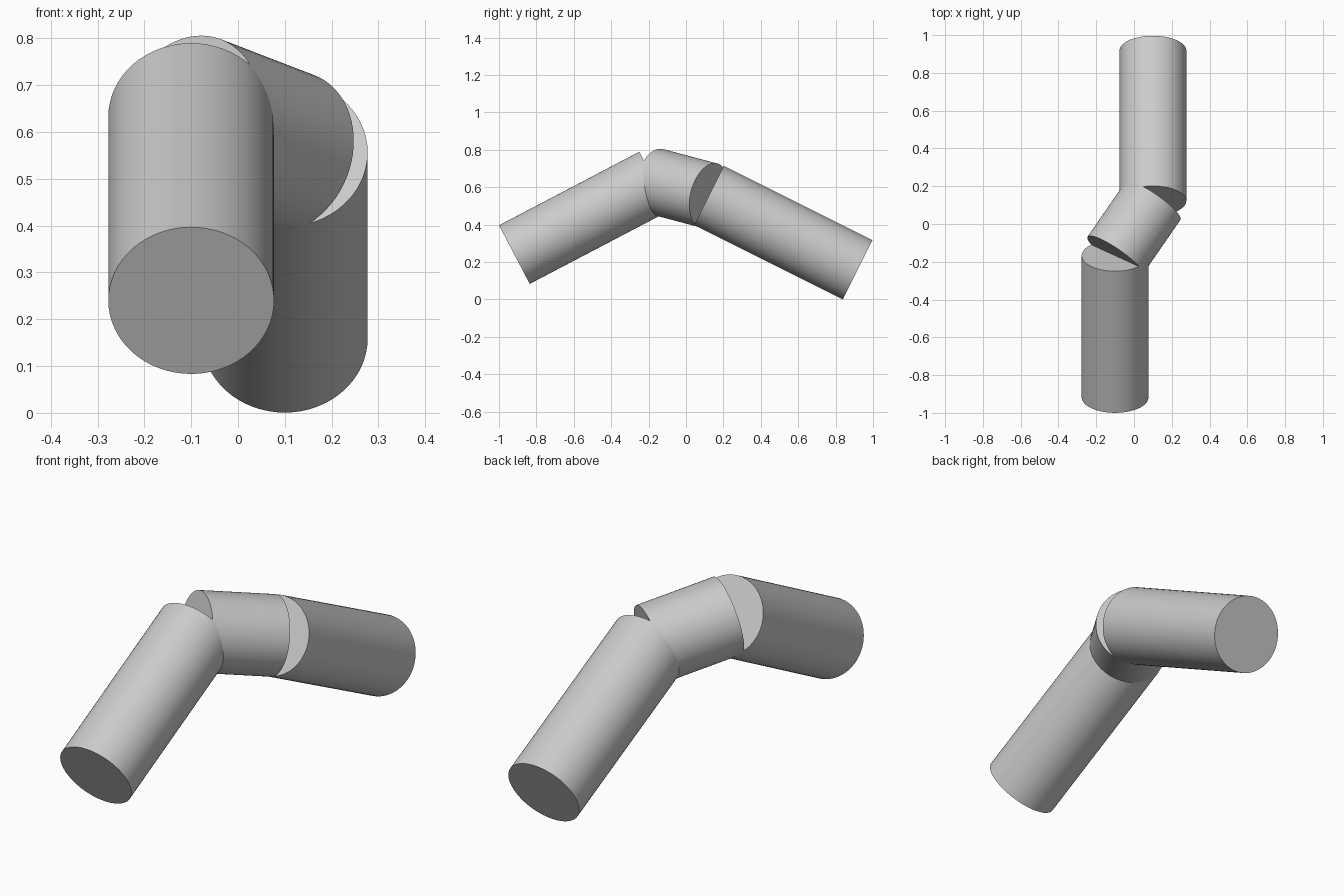
import bpy
from mathutils import Vector

if "Cube" in bpy.data.objects:
    bpy.data.objects.remove(bpy.data.objects["Cube"], do_unlink=True)

RADIUS = 0.177
GREY = (0.6, 0.6, 0.6, 1)

material = bpy.data.materials.new("plain grey")
material.use_nodes = True
material.diffuse_color = GREY
material.node_tree.nodes["Principled BSDF"].inputs["Base Color"].default_value = GREY


def rod(name, start, end):
    """Capped cylinder running between two points."""
    axis = end - start
    bpy.ops.mesh.primitive_cylinder_add(
        vertices=64, radius=RADIUS, depth=axis.length,
        location=(start + end) / 2,
        rotation=axis.to_track_quat("Z", "Y").to_euler())
    obj = bpy.context.object
    obj.name = name
    obj.data.materials.append(material)
    bpy.ops.object.shade_smooth_by_angle()


# Bent centre line of the pipe
front_end = Vector((-0.1, -0.9175, 0.24))
front_joint = Vector((-0.1, -0.1675, 0.633))
back_joint = Vector((0.1, 0.1225, 0.556))
back_end = Vector((0.1, 0.9175, 0.159))

# Three straight sections with open notches at the bends
rod("front_section", front_end, front_joint)
rod("middle_section", front_joint, back_joint)
rod("back_section", back_joint, back_end)
